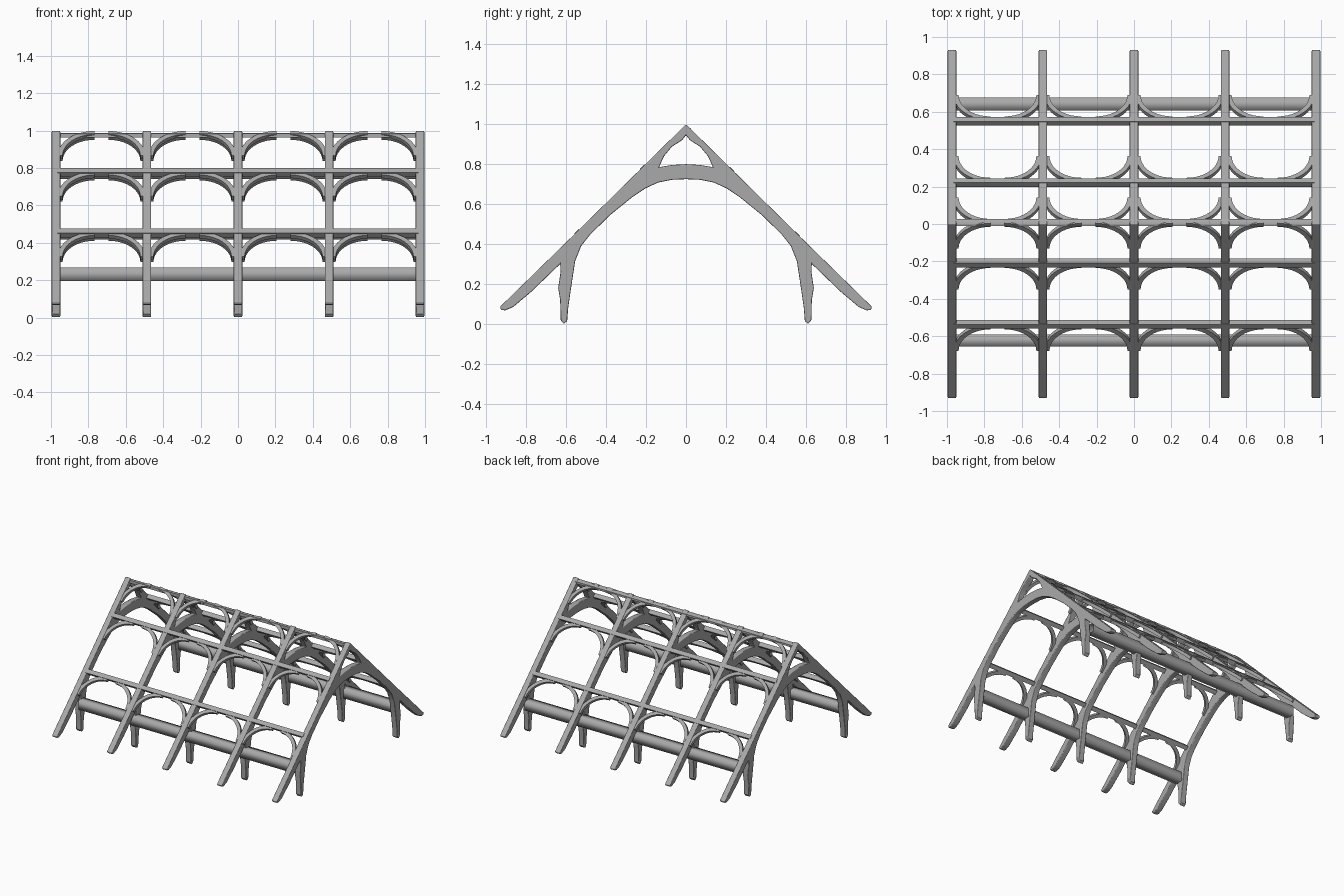
import bpy, bmesh, math

if "Cube" in bpy.data.objects:
    bpy.data.objects.remove(bpy.data.objects["Cube"])

TRUSS_X = [-0.973, -0.487, 0, 0.487, 0.973]
WIDTH = 0.046
SLOPE = math.atan(0.985)

timber = bpy.data.materials.new("grey timber")
timber.diffuse_color = (0.4, 0.4, 0.4, 1)
timber.use_nodes = True
timber.node_tree.nodes["Principled BSDF"].inputs["Base Color"].default_value = (0.4, 0.4, 0.4, 1)


def finish(name, bm, angle=35):
    bmesh.ops.recalc_face_normals(bm, faces=bm.faces)
    mesh = bpy.data.meshes.new(name)
    bm.to_mesh(mesh)
    bm.free()
    mesh.materials.append(timber)
    obj = bpy.data.objects.new(name, mesh)
    bpy.context.collection.objects.link(obj)
    bpy.ops.object.select_all(action="DESELECT")
    obj.select_set(True)
    bpy.context.view_layer.objects.active = obj
    bpy.ops.object.shade_smooth_by_angle(angle=math.radians(angle))
    return obj


def prism(profile, x0, x1, caps=True):
    """Extrude a (y, z) profile along x."""
    bm = bmesh.new()
    a, b = [[bm.verts.new((x, y, z)) for y, z in profile] for x in (x0, x1)]
    for i in range(len(a)):
        j = (i + 1) % len(a)
        bm.faces.new((a[i], a[j], b[j], b[i]))
    if caps:
        bm.faces.new(a)
        bm.faces.new(b)
    return bm


def roof(side, run, down=0, out=0):
    """Point in the roof slope: run from the ridge, then down the slope and out of it."""
    y = run + down * math.cos(SLOPE) + out * math.sin(SLOPE)
    z = 1 - run * math.tan(SLOPE) - down * math.sin(SLOPE) + out * math.cos(SLOPE)
    return side * y, z


# Trusses: rafter, tail, post, arch and collar in one half profile, mirrored
half = [(0, 1), (0.6, 0.409), (0.932, 0.085), (0.925, 0.07), (0.905, 0.068), (0.865, 0.085),
        (0.77, 0.165), (0.66, 0.272), (0.63, 0.30), (0.628, 0.26), (0.64, 0.18), (0.63, 0.12),
        (0.628, 0.02), (0.612, 0.0), (0.595, 0.015), (0.59, 0.08), (0.577, 0.17), (0.555, 0.315),
        (0.525, 0.39), (0.48, 0.447), (0.38, 0.545), (0.27, 0.634), (0.205, 0.678),
        (0.14, 0.708), (0.07, 0.722), (0, 0.725), (0, 0.8), (0.07, 0.796), (0.135, 0.785),
        (0.11, 0.84), (0.07, 0.888), (0.02, 0.92), (0, 0.945)]
bm = prism(half, -WIDTH / 2, WIDTH / 2)
seam = [f for f in bm.faces if all(abs(v.co.y) < 1e-5 for v in f.verts)]
bmesh.ops.delete(bm, geom=seam, context="FACES")
first = finish("truss_1", bm)
mirror = first.modifiers.new("mirror", "MIRROR")
mirror.use_axis = (False, True, False)
bevel = first.modifiers.new("bevel", "BEVEL")
bevel.width = 0.006
bevel.segments = 2
bevel.limit_method = "ANGLE"
bevel.angle_limit = math.radians(50)
bevel.harden_normals = True
first.location.x = TRUSS_X[0]
for i, x in enumerate(TRUSS_X[1:], 2):
    truss = first.copy()
    truss.name = f"truss_{i}"
    truss.location.x = x
    bpy.context.collection.objects.link(truss)

# Ridge beam
finish("ridge_beam", prism([(-0.012, 0.962), (0.026, 0.962), (0.026, 0.978), (0.008, 0.987),
                            (-0.012, 0.985)], -0.965, 0.965))

# Purlins and wall plates on both slopes
for side, label in ((-1, "front"), (1, "back")):
    for level, run in (("lower", 0.552), ("upper", 0.224)):
        run += side * 0.006
        corners = [roof(side, run, d, o) for d, o in
                   ((-0.016, 0.003), (0.016, 0.003), (0.016, -0.03), (-0.016, -0.03))]
        finish(f"{label}_{level}_purlin", prism(corners, -0.965, 0.965))
    inner, outer = 0.598 + side * 0.008, 0.665 + side * 0.01
    plate = [(side * y, z) for y, z in
             ((inner, 0.195), (outer, 0.195), (outer, 0.268), (inner, 0.268))]
    finish(f"{label}_wall_plate", prism(plate, -0.955, 0.955, caps=False), 180)


def add_brace(bm, x, direction, side, run, steps=10):
    """Curved strip in the roof slope, from a rafter up to a purlin."""
    rings = []
    for i in range(steps + 1):
        t = math.pi / 2 * i / steps
        ring = []
        for grow, out in ((0, -0.004), (0.026, -0.004), (0.026, -0.028), (0, -0.028)):
            u = 0.205 - (0.17 + grow) * math.cos(t)
            d = 0.19 - (0.162 + grow) * math.sin(t)
            y, z = roof(side, run, d, out)
            ring.append(bm.verts.new((x + direction * u, y, z)))
        rings.append(ring)
    for a, b in zip(rings, rings[1:]):
        for k in range(4):
            n = (k + 1) % 4
            bm.faces.new((a[k], a[n], b[n], b[k]))
    bm.faces.new(rings[0])
    bm.faces.new(rings[-1])


# Braces under the ridge and both rows of purlins
for side, label in ((-1, "front"), (1, "back")):
    for level, run in (("lower", 0.552), ("upper", 0.224), ("ridge", 0.004)):
        bm = bmesh.new()
        for i, x in enumerate(TRUSS_X):
            for direction in (-1, 1):
                if 0 <= i + direction < len(TRUSS_X):
                    add_brace(bm, x, direction, side, run + side * 0.006)
        finish(f"{label}_{level}_braces", bm)
